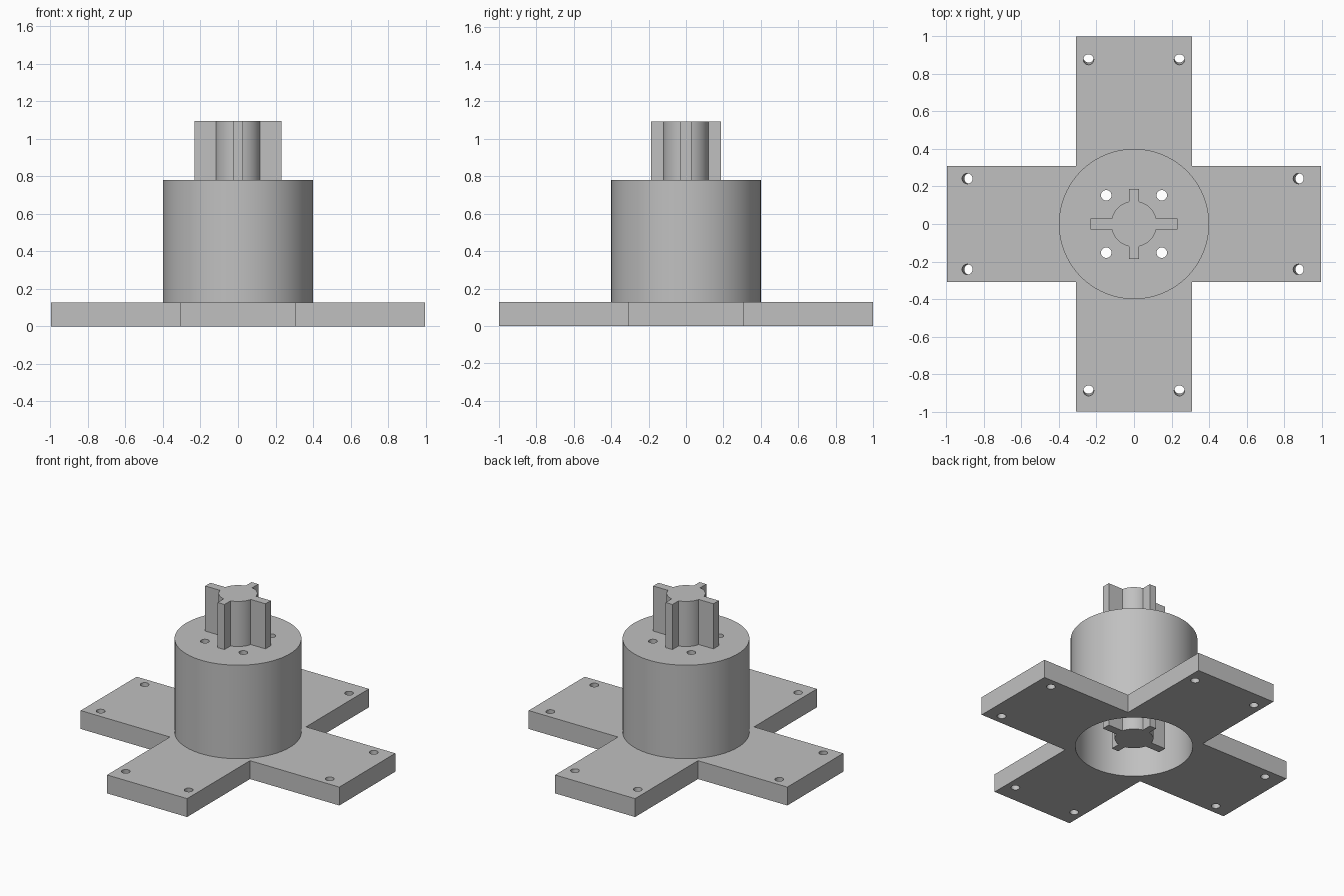
import bpy, bmesh, math
from mathutils import Vector

if "Cube" in bpy.data.objects:
    bpy.data.objects.remove(bpy.data.objects["Cube"])

grey = bpy.data.materials.new("plain grey")
grey.use_nodes = True
GREY = (0.53, 0.53, 0.53, 1)
grey.diffuse_color = GREY
grey.node_tree.nodes["Principled BSDF"].inputs["Base Color"].default_value = GREY

PLATE_TOP, HOUSING_TOP, SHAFT_TOP = 0.128, 0.779, 1.093
CEILING, SHAFT_BOTTOM = 0.72, 0.06
BORE, HOUSING = 0.37, 0.4


def prism(name, outline, z0, z1, shift=(0, 0)):
    """Extrude an outline from z0 to z1; shift slants the lower end."""
    bm = bmesh.new()
    low = [bm.verts.new((x + shift[0], y + shift[1], z0)) for x, y in outline]
    high = [bm.verts.new((x, y, z1)) for x, y in outline]
    bm.faces.new(low[::-1])
    bm.faces.new(high)
    n = len(outline)
    for i in range(n):
        j = (i + 1) % n
        bm.faces.new((low[i], low[j], high[j], high[i]))
    mesh = bpy.data.meshes.new(name)
    bm.to_mesh(mesh)
    bm.free()
    mesh.materials.append(grey)
    obj = bpy.data.objects.new(name, mesh)
    bpy.context.collection.objects.link(obj)
    return obj


def circle(r, cx=0, cy=0, n=96):
    return [(cx + r * math.cos(2 * math.pi * i / n),
             cy + r * math.sin(2 * math.pi * i / n)) for i in range(n)]


def cut(obj, cutters):
    for cutter in cutters:
        cutter.hide_render = True
        mod = obj.modifiers.new("cut", 'BOOLEAN')
        mod.operation, mod.solver, mod.object = 'DIFFERENCE', 'EXACT', cutter
        bpy.context.view_layer.objects.active = obj
        bpy.ops.object.modifier_apply(modifier=mod.name)
        bpy.data.objects.remove(cutter)


def finish(obj):
    bpy.ops.object.select_all(action='DESELECT')
    obj.select_set(True)
    bpy.context.view_layer.objects.active = obj
    bpy.ops.object.shade_smooth_by_angle(angle=math.radians(30))


# Cross-shaped base plate
w, lx, ly = 0.308, 0.996, 1.0
quarter = [(lx, w), (w, w), (w, ly)]
cross = quarter + [(-x, y) for x, y in quarter[::-1]]
cross += [(-x, -y) for x, y in cross]
base = prism("base_plate", cross, 0, PLATE_TOP)

# Central bore and slightly slanted screw holes near the arm ends
cutters = [prism("bore_cutter", circle(BORE), -0.1, 0.3)]
for a in (-1, 1):
    for b in (-1, 1):
        for along_x in (True, False):
            x, y = (0.882 * a, 0.242 * b) if along_x else (0.242 * a, 0.882 * b)
            lean = Vector((0.014, 0) if along_x else (0, 0.014))
            spot = Vector((x, y)) - lean / 2
            cutters.append(prism("screw_cutter", circle(0.028, *spot, 24),
                                 -0.01, PLATE_TOP + 0.01, lean))
cut(base, cutters)
finish(base)

# Hollow round housing with four holes in its roof
housing = prism("housing", circle(HOUSING), PLATE_TOP, HOUSING_TOP)
cutters = [prism("cavity_cutter", circle(BORE), 0, CEILING)]
for a in (-1, 1):
    for b in (-1, 1):
        cutters.append(prism("roof_hole_cutter", circle(0.028, 0.148 * a, 0.153 * b, 24),
                             CEILING - 0.1, HOUSING_TOP + 0.1))
cut(housing, cutters)
finish(housing)

# Keyed shaft: round core with four ribs, running down into the cavity
core, rib_x, rib_y, half_x, half_y = 0.122, 0.232, 0.186, 0.029, 0.026
start = math.asin(half_x / core)
end = math.acos(half_y / core)
steps = 12
arc = [(core * math.cos(t), core * math.sin(t))
       for t in (start + (end - start) * i / steps for i in range(steps + 1))]
quarter = [(rib_x, half_x)] + arc + [(half_y, rib_y)]
outline = quarter + [(-x, y) for x, y in quarter[::-1]]
outline += [(-x, -y) for x, y in outline]
shaft = prism("keyed_shaft", outline, SHAFT_BOTTOM, SHAFT_TOP)
finish(shaft)
